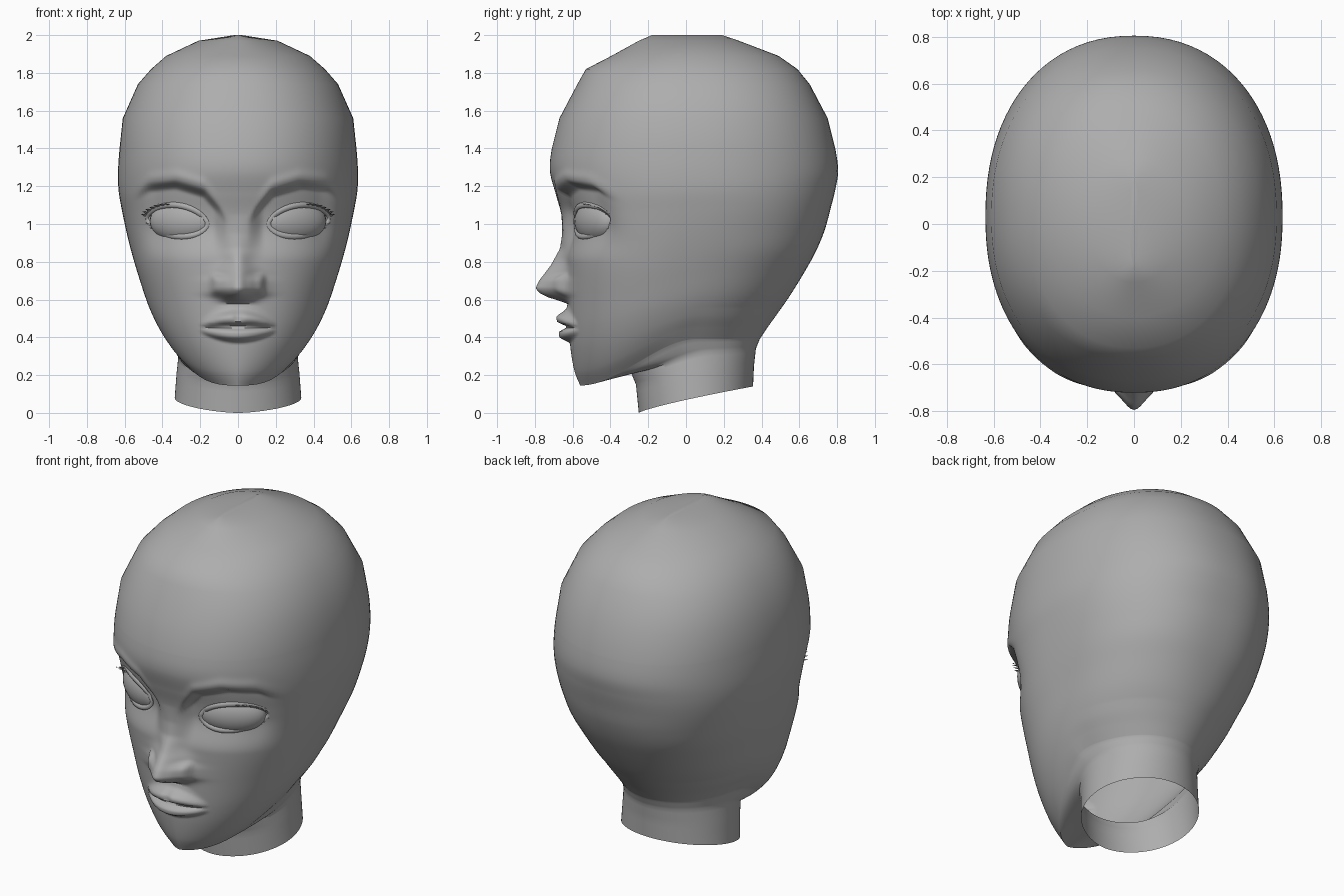
import bpy, bmesh, math
from mathutils import Vector
from mathutils.bvhtree import BVHTree

if "Cube" in bpy.data.objects:
    bpy.data.objects.remove(bpy.data.objects["Cube"])

COLS = 144
skin = bpy.data.materials.new("plain grey")
skin.diffuse_color = (0.42, 0.42, 0.42, 1)
skin.use_nodes = True
skin.node_tree.nodes["Principled BSDF"].inputs["Base Color"].default_value = skin.diffuse_color


def sstep(a, b, v):
    t = min(1, max(0, (v - a) / (b - a)))
    return t * t * (3 - 2 * t)


def table(pts, v, soft=False):
    if v <= pts[0][0]:
        return pts[0][1]
    for (a, fa), (b, fb) in zip(pts, pts[1:]):
        if v <= b:
            return fa + (fb - fa) * (sstep(a, b, v) if soft else (v - a) / (b - a))
    return pts[-1][1]


def finish(name, bm, angle=40):
    bmesh.ops.recalc_face_normals(bm, faces=bm.faces)
    me = bpy.data.meshes.new(name)
    bm.to_mesh(me)
    ob = bpy.data.objects.new(name, me)
    bpy.context.collection.objects.link(ob)
    me.materials.append(skin)
    bpy.ops.object.select_all(action='DESELECT')
    ob.select_set(True)
    bpy.context.view_layer.objects.active = ob
    bpy.ops.object.shade_smooth_by_angle(angle=math.radians(angle))
    return ob


# Tilted sections: front z, front y, back z, back y, half width, exponent, widest y
HEAD = [(2.0, -.18, 2.0, .19, .02, 2, .03), (1.97, -.25, 1.97, .28, .21, 2, .03),
        (1.89, -.395, 1.89, .49, .38, 2.1, .03), (1.82, -.53, 1.82, .59, .46, 2.1, .03),
        (1.74, -.575, 1.74, .655, .53, 2.2, .03), (1.56, -.67, 1.56, .75, .61, 2.2, .03),
        (1.4, -.71, 1.4, .79, .627, 2.2, .03), (1.28, -.72, 1.28, .805, .635, 2.2, .03),
        (1.16, -.69, 1.18, .79, .632, 2.25, .03), (1.05, -.66, 1.08, .765, .615, 2.3, .03),
        (.9, -.64, .97, .735, .59, 2.3, .02), (.75, -.63, .86, .69, .56, 2.3, .01),
        (.6, -.625, .75, .63, .525, 2.2, 0), (.45, -.62, .62, .55, .482, 2.08, -.02),
        (.33, -.61, .52, .48, .437, 1.93, -.04), (.22, -.59, .45, .43, .392, 1.7, -.05),
        (.145, -.56, .39, .39, .35, 1.45, -.05)]
# the neck sections flatten from the curved jaw line to a straight tilt
NECK = [HEAD[-1] + (0,), (.21, -.29, .34, .37, .315, 2, .03, .3),
        (.15, -.265, .25, .36, .325, 2, .04, .8), (0, -.25, .14, .355, .335, 2, .05, 1)]

BROW = [(0, 1.0), (.06, 1.04), (.10, 1.10), (.18, 1.19), (.33, 1.235), (.47, 1.22), (.6, 1.12)]
NOSE = [(.578, 0), (.595, .05), (.61, .10), (.635, .15), (.66, .17), (.70, .15),
        (.78, .085), (.87, .03), (.95, .01), (1.05, 0)]
NOSE_W = [(.59, .07), (.64, .10), (.69, .10), (.74, .085), (.82, .065), (1.0, .05)]
LIPS = [(.365, 0), (.405, .055), (.425, .055), (.456, .012), (.485, .065),
        (.505, .07), (.56, .008), (.59, 0)]
EX, EZ, EW = .325, 1.015, .16


def eye_edges(x):
    u = (abs(x) - EX) / EW
    k = max(0, 1 - u * u) ** .6
    mid = EZ + .015 * u
    return mid - .08 * k, mid + .085 * k, abs(u) < 1


def relief(x, z):
    """Forward push of the face: brow, socket, nose, lips and eye openings."""
    ax = abs(x)
    b = table(BROW, ax)
    d = .010 * math.exp(-((z - b - .02) / .03) ** 2) * sstep(.08, .2, ax) * (1 - sstep(.45, .58, ax))
    d -= .055 * sstep(0, .055, b - z) * sstep(.8, 1.0, z) * sstep(.045, .14, ax) * (1 - sstep(.42, .57, ax))
    # nose ridge and tip, blended with rounded wings
    n = table(NOSE, z) * math.exp(-abs(ax / table(NOSE_W, z, True)) ** 1.8)
    wing = .07 * math.exp(-abs((ax - .09) / .052) ** 4 - abs((z - .68) / .055) ** 4)
    d += (n ** 3 + wing ** 3) ** (1 / 3)
    # lips thin out to the corners, with a small dip at the centre of the upper lip
    if ax < .2:
        taper = 1 - (ax / .2) ** 2
        zz = .456 + (z - .456 + .006 * (1 - taper)) / (.3 + .7 * taper)
        d += table(LIPS, zz, True) * taper * (1 - .2 * math.exp(-(ax / .025) ** 2) * sstep(.47, .5, z))
    lo, hi, inside = eye_edges(x)
    if inside and lo < z < hi:
        d -= .08
    return d


def ring(p, face, flat=0):
    zf, yf, zb, yb, w, n, ys = p
    out = []
    for i in range(COLS):
        u = 2 * math.pi * i / COLS - math.pi
        t = u - .6 * math.sin(u)            # columns gather on the face
        c, s = math.cos(t), math.sin(t)
        e = 2 / (n if c > 0 else max(n, 2))
        x = w * math.copysign(abs(s) ** e, s)
        y = ys - (ys - yf) * c ** e if c > 0 else ys + (yb - ys) * (-c) ** e
        f = (y - yf) / (yb - yf)
        z = zf + (zb - zf) * (sstep(0, .65, f) * (1 - flat) + flat * max(0, f) ** .8)
        if face and c > 0 and z < 1.4:
            y -= relief(x, z) * sstep(0, .25, c)
        out.append((x, y, z))
    return out


def spline(rows, i, t):
    a, b, c, d = (rows[min(len(rows) - 1, max(0, i + k))] for k in (-1, 0, 1, 2))
    return [q + .5 * t * (r - p + t * (2 * p - 5 * q + 4 * r - s + t * (3 * (q - r) + s - p)))
            for p, q, r, s in zip(a, b, c, d)]


# Head and neck: one continuous shell, open at the neck base, coarse on the crown
sections = []
for i in range(len(HEAD) - 1):
    steps = 1 if i < 6 else 13
    sections += [ring(spline(HEAD, i, k / steps), True) for k in range(steps)]
for a, b in zip(NECK, NECK[1:]):
    for k in range(4):
        *row, flat = [p + (q - p) * k / 4 for p, q in zip(a, b)]
        sections.append(ring(row, a is NECK[0] and k == 0, flat))
sections.append(ring(NECK[-1][:7], False, 1))

bm = bmesh.new()
loops = [[bm.verts.new(p) for p in s] for s in sections]
for a, b in zip(loops, loops[1:]):
    for i in range(COLS):
        j = (i + 1) % COLS
        bm.faces.new((a[i], a[j], b[j], b[i]))
bm.faces.new(loops[0])
tree = BVHTree.FromBMesh(bm)
finish("head_and_neck", bm, 62)


def face_y(x, z):
    return tree.ray_cast(Vector((x, -2, z)), Vector((0, 1, 0)))[0].y


def lid_point(a):
    """Point of the eye outline at angle a, on the skin just outside the opening."""
    u = math.cos(a)
    k = abs(math.sin(a)) ** 1.2
    z = EZ + .015 * u + (.085 if math.sin(a) > 0 else -.08) * k
    x = EX + EW * u
    y = face_y(EX + (x - EX) * 1.1, EZ + (z - EZ) * 1.22)
    return Vector((x, y, z))


TURN = math.radians(27)
OUT = Vector((math.sin(TURN), -math.cos(TURN), 0))
for side, label in ((1, "left"), (-1, "right")):
    # Eyeball
    bm = bmesh.new()
    bmesh.ops.create_uvsphere(bm, u_segments=32, v_segments=20, radius=1)
    mid = (lid_point(math.pi / 2) + lid_point(-math.pi / 2)) / 2 - OUT * .07
    for v in bm.verts:
        x, y, z = v.co.x * .19, v.co.y * .085, v.co.z * .115
        v.co = (side * (mid.x + x * math.cos(TURN) - y * math.sin(TURN)),
                mid.y + x * math.sin(TURN) + y * math.cos(TURN), EZ + z)
    finish(label + "_eyeball", bm)

    # Eyelid rim: a small tube around the opening
    bm = bmesh.new()
    N, M = 40, 8
    path = [lid_point(2 * math.pi * i / N) for i in range(N)]
    tube = []
    for i in range(N):
        a = 2 * math.pi * i / N
        radial = Vector((math.cos(a) * math.cos(TURN), math.cos(a) * math.sin(TURN), math.sin(a)))
        row = []
        for k in range(M):
            q = 2 * math.pi * k / M
            p = path[i] + radial * (.015 * math.cos(q)) + OUT * (.008 * math.sin(q))
            row.append(bm.verts.new((side * p.x, p.y, p.z)))
        tube.append(row)
    for i in range(N):
        for k in range(M):
            a, b = tube[i], tube[(i + 1) % N]
            bm.faces.new((a[k], b[k], b[(k + 1) % M], a[(k + 1) % M]))
    finish(label + "_eyelid", bm, 60)

    # Lashes: thin pointed plates along the outer upper lid
    bm = bmesh.new()
    for i in range(7):
        a = math.radians(12 + 11 * i)
        p, q = lid_point(a - .1), lid_point(a + .1)
        tip = (p + q) / 2 + OUT * .035 + Vector((.02, 0, .01))
        bm.faces.new([bm.verts.new((side * v.x, v.y, v.z)) for v in (p, q, tip)])
    finish(label + "_lashes", bm)
